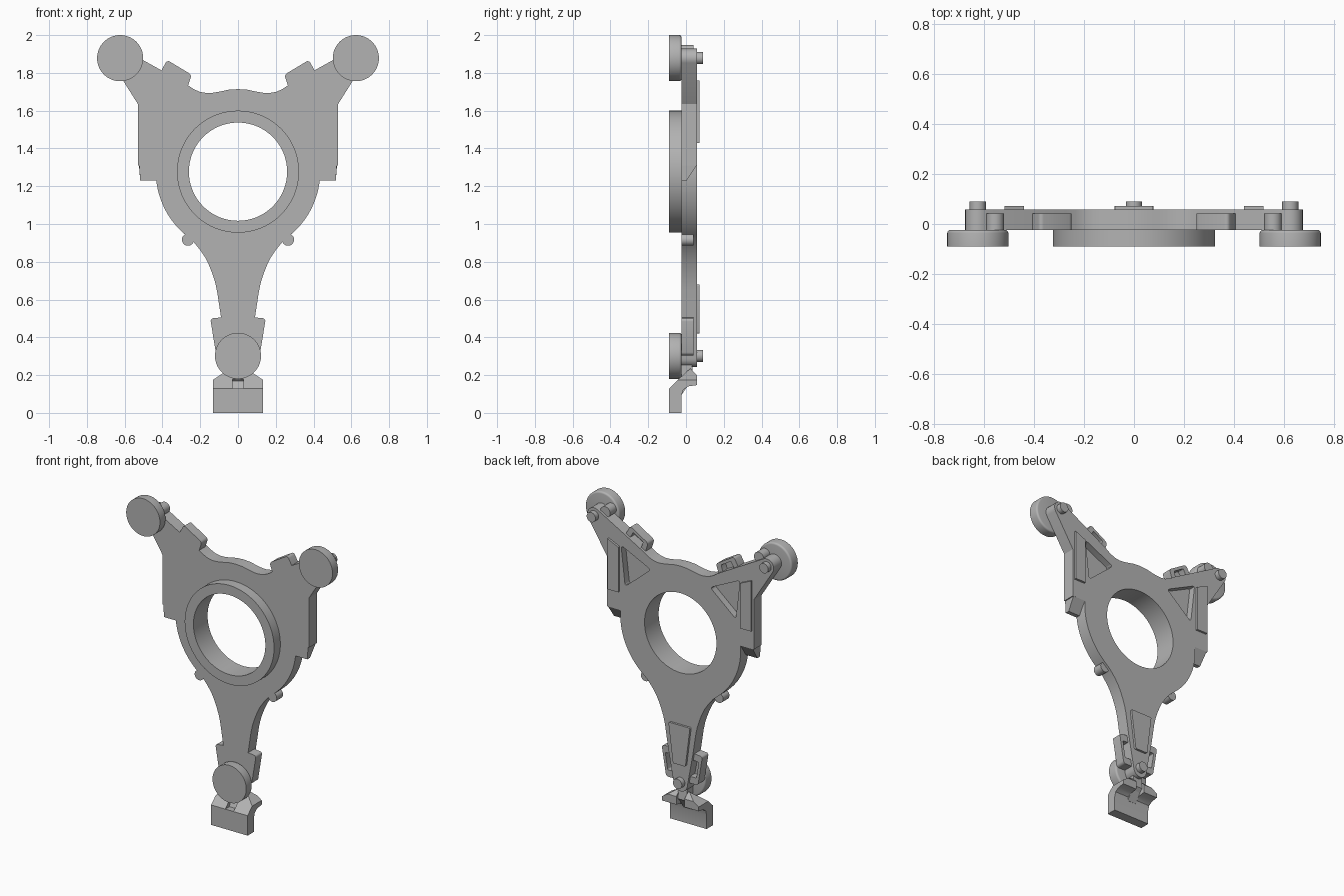
import bpy, bmesh
from math import sin, cos, pi, radians, sqrt

if "Cube" in bpy.data.objects:
    bpy.data.objects.remove(bpy.data.objects["Cube"])

grey = bpy.data.materials.new("plain_grey")
grey.use_nodes = True
COLOUR = (0.45, 0.45, 0.45, 1)
grey.diffuse_color = COLOUR
grey.node_tree.nodes["Principled BSDF"].inputs["Base Color"].default_value = COLOUR

# Depth levels shared by the parts
FRONT, MID, LUG, BACK, RAISED, PIN = -0.089, -0.024, 0.041, 0.057, 0.071, 0.089
RING_Z, TIP_X, TIP_Z, FOOT_Z = 1.277, 0.624, 1.878, 0.302


def circle(x, z, r, n=48):
    return [(x + r * cos(2 * pi * i / n), z + r * sin(2 * pi * i / n)) for i in range(n)]


def arc(x, z, r, a, b, n):
    return [(x + r * cos(radians(a + (b - a) * i / n)),
             z + r * sin(radians(a + (b - a) * i / n))) for i in range(n + 1)]


def prism(name, pts, a, b, axis="y", corners=0, rim=0):
    """Extrude a 2D outline from a to b, with optional rounded corners or back rim."""
    bm = bmesh.new()
    place = (lambda u, v, t: (u, t, v)) if axis == "y" else (lambda u, v, t: (t, u, v))
    lo = [bm.verts.new(place(u, v, a)) for u, v in pts]
    hi = [bm.verts.new(place(u, v, b)) for u, v in pts]
    bm.faces.new(lo)
    bm.faces.new(hi)
    for i in range(len(pts)):
        j = (i + 1) % len(pts)
        bm.faces.new((lo[i], lo[j], hi[j], hi[i]))
    bmesh.ops.recalc_face_normals(bm, faces=bm.faces)
    if corners:
        long_edges = [e for e in bm.edges if (e.verts[0] in lo) != (e.verts[1] in lo)]
        bmesh.ops.bevel(bm, geom=long_edges, offset=corners, segments=4, profile=0.5, affect="EDGES")
    if rim:
        back = [e for e in bm.edges if e.verts[0] in hi and e.verts[1] in hi]
        bmesh.ops.bevel(bm, geom=back, offset=rim, segments=4, profile=0.5, affect="EDGES")
    me = bpy.data.meshes.new(name)
    bm.to_mesh(me)
    bm.free()
    me.materials.append(grey)
    ob = bpy.data.objects.new(name, me)
    bpy.context.collection.objects.link(ob)
    return ob


def activate(ob):
    bpy.ops.object.select_all(action="DESELECT")
    ob.select_set(True)
    bpy.context.view_layer.objects.active = ob


def apply(ob, mod):
    activate(ob)
    bpy.ops.object.modifier_apply(modifier=mod.name)


def combine(ob, cutter, operation="DIFFERENCE"):
    mod = ob.modifiers.new("cut", "BOOLEAN")
    mod.operation, mod.object, mod.solver = operation, cutter, "EXACT"
    apply(ob, mod)
    bpy.data.objects.remove(cutter)


def mirror(ob):
    mod = ob.modifiers.new("mirror", "MIRROR")
    mod.use_mirror_merge = False
    apply(ob, mod)
    return ob


def inset(pts, k):
    cx = sum(p[0] for p in pts) / len(pts)
    cz = sum(p[1] for p in pts) / len(pts)
    return [(cx + (x - cx) * k, cz + (z - cz) * k) for x, z in pts]


# Main three-armed plate: half outline from top centre down to the foot
half = [(0, 1.714), (0.05, 1.711), (0.09, 1.702), (0.13, 1.695), (0.165, 1.693),
        (0.2, 1.699), (0.235, 1.714), (0.27, 1.738)]
half += arc(TIP_X, TIP_Z, 0.05, 118, -30, 10)
half += [(0.53, 1.635), (0.53, 1.31)]
half += arc(0, RING_Z, 0.435, 4.3, -50, 20)
half += [(0.235, 0.905), (0.2, 0.862), (0.175, 0.825), (0.155, 0.785), (0.137, 0.74),
         (0.122, 0.695), (0.111, 0.645), (0.09, 0.508)]
half += arc(0, FOOT_Z - 0.01, 0.05, 0, -90, 6)
outline = half + [(-x, z) for x, z in reversed(half[1:-1])]
plate = prism("main_plate", outline, MID, BACK)
combine(plate, prism("hole_cutter", circle(0, RING_Z, 0.26, 96), -0.2, 0.2))

# Triangular pockets in the back of the arms
tri = [(0.43, 1.735), (0.215, 1.632), (0.4, 1.475)]
for side in (1, -1):
    combine(plate, prism("pocket_cutter", [(side * x, z) for x, z in tri], 0.012, 0.2, corners=0.02))

# Front collar around the opening
collar = prism("front_collar", circle(0, RING_Z, 0.323, 96), FRONT, MID + 0.002)
combine(collar, prism("collar_cutter", circle(0, RING_Z, 0.26, 96), -0.2, 0.2))

# Side wings with a sloped lower back edge
wing = prism("side_wings", [(MID, 1.23), (0.003, 1.23), (BACK, 1.31), (BACK, 1.42), (MID, 1.42)],
             0.4, 0.53, axis="x")
for v in wing.data.vertices:
    if v.co.z < 1.32 and v.co.x > 0.5:
        v.co.x = 0.518 if v.co.z < 1.25 else 0.524
mirror(wing)

# Raised plates on the back
mirror(prism("arm_raised_plates", [(0.44, 1.43), (0.518, 1.43), (0.518, 1.76), (0.44, 1.725)],
             BACK - 0.01, RAISED))
prism("leg_raised_plate", [(-0.078, 0.68), (0.078, 0.68), (0.045, 0.42), (-0.045, 0.42)],
      BACK - 0.01, RAISED, corners=0.008)

# Round pads and their pins
mirror(prism("upper_pads", circle(TIP_X, TIP_Z, 0.122, 64), FRONT, MID, rim=0.012))
prism("lower_pad", circle(0, FOOT_Z, 0.122, 64), FRONT, MID, rim=0.012)
mirror(prism("upper_pins", circle(TIP_X, TIP_Z, 0.032, 32), MID, PIN))
prism("lower_pin", circle(0, FOOT_Z, 0.032, 32), MID, PIN)

# Small round lugs on the edges
mirror(prism("arm_lugs", circle(0.555, 1.913, 0.035, 32), MID, LUG))
mirror(prism("body_lugs", circle(0.265, 0.917, 0.032, 32), MID, LUG))

# Bracket tabs with a slot open to the back
tabs = {
    "arm_tabs": [(0.245, 1.79), (0.375, 1.868), (0.418, 1.79), (0.27, 1.715)],
    "leg_tabs": [(0.06, 0.508), (0.147, 0.5), (0.115, 0.305), (0.035, 0.305)],
}
for name, pts in tabs.items():
    tab = prism(name, pts, MID, LUG, corners=0.016)
    combine(tab, prism("slot_cutter", inset(pts, 0.55), -0.005, 0.2, corners=0.006))
    mirror(tab)

# Bent foot: side profile trimmed by its front shape, with a notch for the stem
foot = prism("foot", [(FRONT, 0), (MID, 0), (MID, 0.09), (-0.015, 0.122), (0.01, 0.14),
                      (BACK, 0.147), (BACK, 0.2), (0.022, 0.235), (-0.03, 0.187), (FRONT, 0.13)],
             -0.2, 0.2, axis="x")
front_half = [(0.132, 0), (0.132, 0.175), (0.04, 0.236), (0.03, 0.236), (0.03, 0.13)]
combine(foot, prism("foot_trim", front_half + [(-x, z) for x, z in reversed(front_half)], -0.2, 0.2),
        "INTERSECT")
prism("foot_stem", [(-0.04, 0.18), (0.0, 0.14), (0.04, 0.18), (0.03, 0.27), (-0.02, 0.27)],
      -0.032, 0.032, axis="x")
prism("foot_stem_base", [(-0.06, 0.1), (-0.02, 0.1), (0.02, 0.16), (-0.02, 0.19)],
      -0.032, 0.032, axis="x")

# Smooth the round surfaces and keep the hard edges crisp
for ob in bpy.context.scene.objects:
    if ob.type == "MESH":
        activate(ob)
        bpy.ops.object.shade_smooth_by_angle(angle=radians(30))
